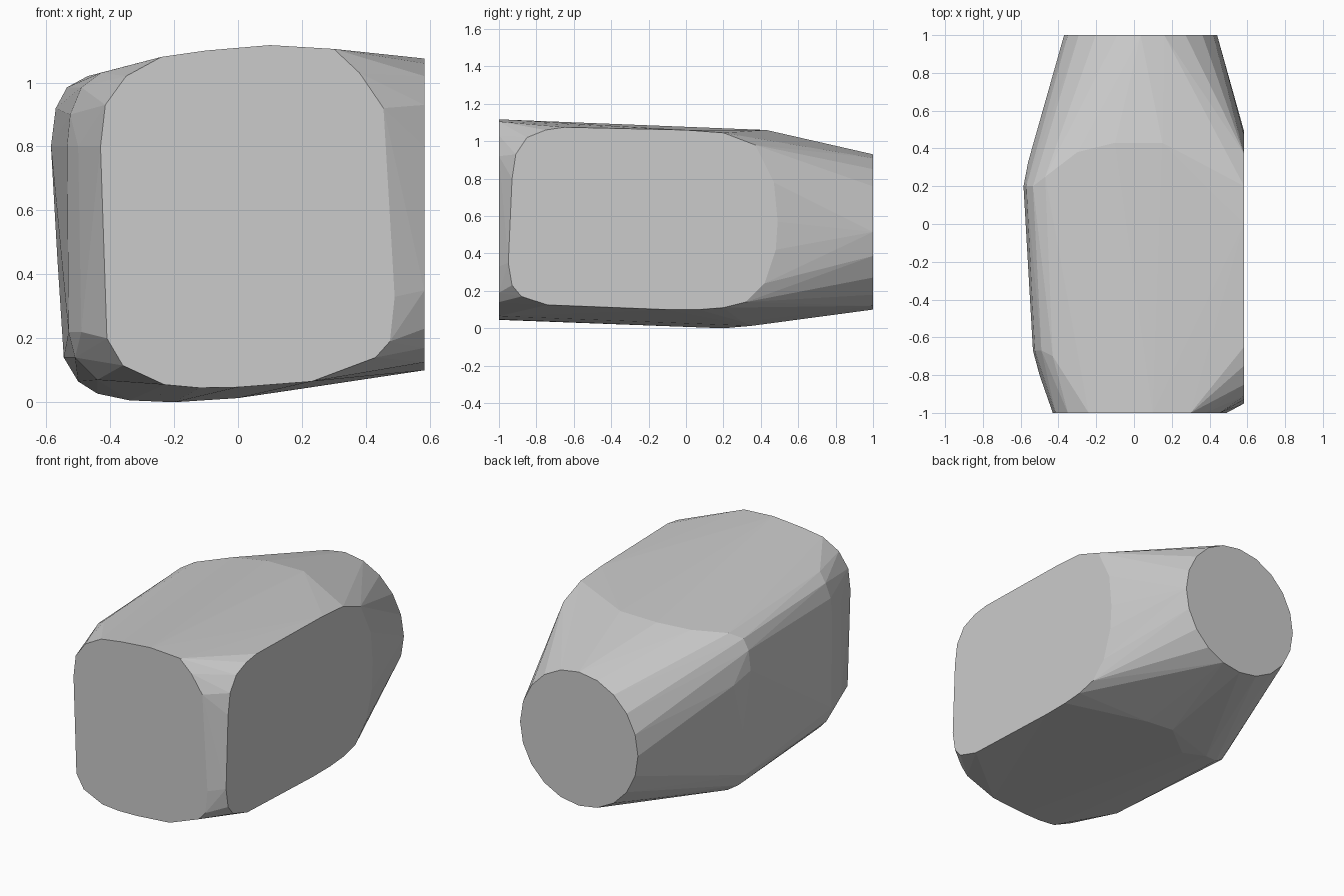
import bpy, bmesh, math

bm = bmesh.new()


def add(points, place):
    """Place a 2D profile into the point cloud."""
    for p in points:
        bm.verts.new(place(*p))


# Flat front face (x, z)
add([(-.24, 1.08), (-.1, 1.1), (.1, 1.117), (.3, 1.105), (.38, 1.03), (.455, .92),
     (.485, .4), (.49, .33), (.475, .19), (.43, .14), (.23, .065), (0, .047),
     (-.12, .045), (-.23, .055), (-.36, .115), (-.41, .2), (-.43, .8),
     (-.415, .93), (-.35, 1.02)], lambda x, z: (x, -1, z))

# Flat right face (y, z)
add([(-.95, .35), (-.93, .23), (-.88, .17), (-.74, .125), (-.1, .1), (.07, .1),
     (.2, .11), (.32, .14), (.42, .24), (.48, .42), (.49, .57), (.47, .78),
     (.37, .98), (.2, 1.045), (0, 1.06), (-.65, 1.075), (-.75, 1.06),
     (-.85, 1.02), (-.91, .93), (-.93, .8)], lambda y, z: (.583, y, z))

# Round back face
ring = [2 * math.pi * i / 20 for i in range(20)]
add([(.035 + .405 * math.cos(a), .515 + .415 * math.sin(a)) for a in ring],
    lambda x, z: (x, 1, z))

# Widest section on the rounded left side (x, y, z)
add([(-.585, .2, .8), (-.57, .2, .92), (-.535, .2, .985), (-.47, .25, 1.02),
     (-.3, .38, 1.045), (-.1, .43, 1.057), (.15, .43, 1.06), (-.56, .33, .75),
     (-.565, .25, .45), (-.545, .2, .14), (-.5, .2, .065), (-.44, .22, .027),
     (-.34, .25, .006), (-.2, .2, 0), (0, .35, .013), (.15, .3, .035)],
    lambda x, y, z: (x, y, z))

# Left side shoulder behind the front face
add([(-.535, -.67, .8), (-.525, -.67, .9), (-.49, -.67, .985), (-.43, -.7, 1.03),
     (-.53, -.67, .22), (-.51, -.65, .14), (-.44, -.68, .07), (-.5, -.8, .8),
     (-.49, -.82, .22)], lambda x, y, z: (x, y, z))

# Skin the profiles into one convex shell
hull = bmesh.ops.convex_hull(bm, input=bm.verts)
loose = {g for g in hull["geom_interior"] + hull["geom_unused"]
         if isinstance(g, bmesh.types.BMVert)}
bmesh.ops.delete(bm, geom=list(loose), context='VERTS')
bmesh.ops.dissolve_limit(bm, angle_limit=math.radians(.5), verts=bm.verts, edges=bm.edges)
bmesh.ops.recalc_face_normals(bm, faces=bm.faces)

mesh = bpy.data.meshes.new("rounded_block")
bm.to_mesh(mesh)
bm.free()
block = bpy.data.objects.new("rounded_block", mesh)
bpy.context.collection.objects.link(block)
